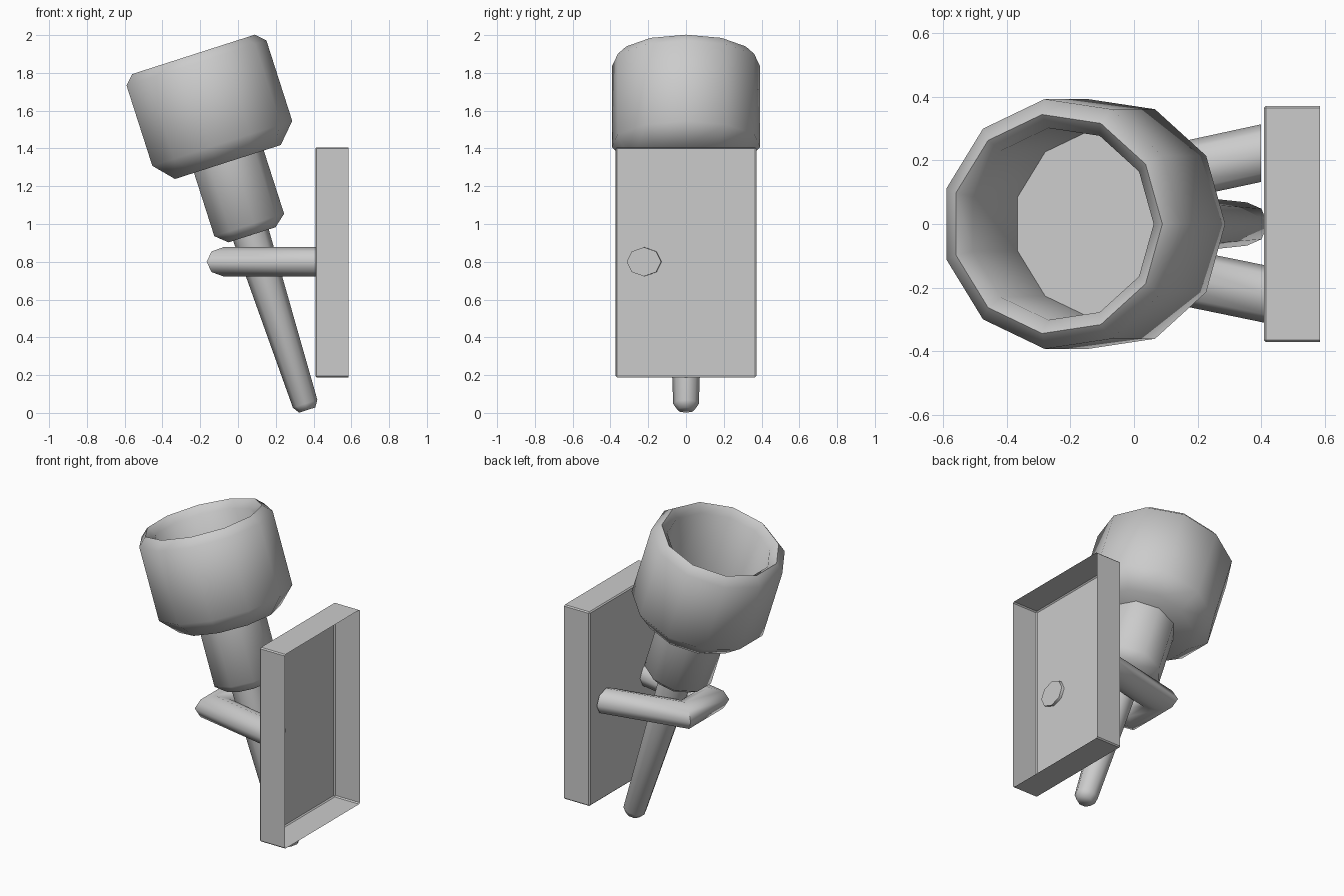
import bpy, bmesh, math
from mathutils import Vector, Matrix

if "Cube" in bpy.data.objects:
    bpy.data.objects.remove(bpy.data.objects["Cube"])

TILT = Matrix.Rotation(math.radians(-17.8), 4, 'Y')


def finish(name, bm, angle):
    me = bpy.data.meshes.new(name)
    bm.to_mesh(me)
    bm.free()
    ob = bpy.data.objects.new(name, me)
    bpy.context.collection.objects.link(ob)
    bpy.ops.object.select_all(action='DESELECT')
    ob.select_set(True)
    bpy.context.view_layer.objects.active = ob
    bpy.ops.object.shade_smooth_by_angle(angle=math.radians(angle))
    return ob


def loft(name, rings, angle=60):
    """Skin a list of equal vertex rings and cap both ends."""
    bm = bmesh.new()
    rows = [[bm.verts.new(p) for p in ring] for ring in rings]
    n = len(rows[0])
    for a, b in zip(rows, rows[1:]):
        for i in range(n):
            j = (i + 1) % n
            bm.faces.new((a[i], a[j], b[j], b[i]))
    bm.faces.new(rows[0][::-1])
    bm.faces.new(rows[-1])
    bmesh.ops.recalc_face_normals(bm, faces=bm.faces)
    return finish(name, bm, angle)


def turned(name, profile, sides, origin):
    """Lathe (radius, height) pairs around the tilted torch axis."""
    rings = []
    for r, t in profile:
        rings.append([TILT @ Vector((r * math.cos(2 * math.pi * i / sides),
                                     r * math.sin(2 * math.pi * i / sides), t))
                      + Vector(origin) for i in range(sides)])
    return loft(name, rings)


# Torch: handle, collar and hollow cup on one leaning axis
turned("handle", [(0.045, 0), (0.068, 0.035), (0.10, 1.0)], 8, (0.366, 0, 0.015))
turned("collar", [(0.135, 0.968), (0.2, 1.022), (0.2, 1.40)], 9, (0.366, 0, 0.02))
turned("cup", [(0.30, 1.372), (0.397, 1.475), (0.397, 1.922), (0.348, 1.97),
               (0.305, 1.925), (0.30, 1.48)], 11, (0.36, 0, 0.02))

# Bracket: octagonal tube bent around the handle, mitred at the corners
path = [Vector(p) for p in ((0.425, -0.223), (-0.078, -0.12),
                            (-0.078, 0.12), (0.40, 0.223))]
dirs = [(b - a).normalized() for a, b in zip(path, path[1:])]
rings = []
for k, p in enumerate(path):
    d0, d1 = dirs[max(k - 1, 0)], dirs[min(k, len(dirs) - 1)]
    tangent = (d0 + d1).normalized()
    side = Vector((-tangent.y, tangent.x)) / tangent.dot(d1)
    if k in (0, len(path) - 1):      # ends sit flat against the plate
        side = Vector((0, math.copysign(1.0, side.y) * 1.03))
    ring = []
    for i in range(8):
        a = 2 * math.pi * i / 8
        q = p + side * 0.088 * math.cos(a)
        ring.append((q.x, q.y, 0.8 + 0.077 * math.sin(a)))
    rings.append(ring)
loft("bracket", rings)

# Wall plate: shallow box, open at the back, with slightly eased edges
bm = bmesh.new()
bmesh.ops.create_cube(bm, size=1, matrix=Matrix.Translation((0.497, 0, 0.797))
                      @ Matrix.Diagonal((0.176, 0.744, 1.218, 1)))
bmesh.ops.delete(bm, geom=[f for f in bm.faces if f.normal.x > 0.9],
                 context='FACES_ONLY')
bmesh.ops.bevel(bm, geom=[e for e in bm.edges if not e.is_boundary],
                offset=0.007, segments=1, affect='EDGES')
finish("wall_plate", bm, 30)
